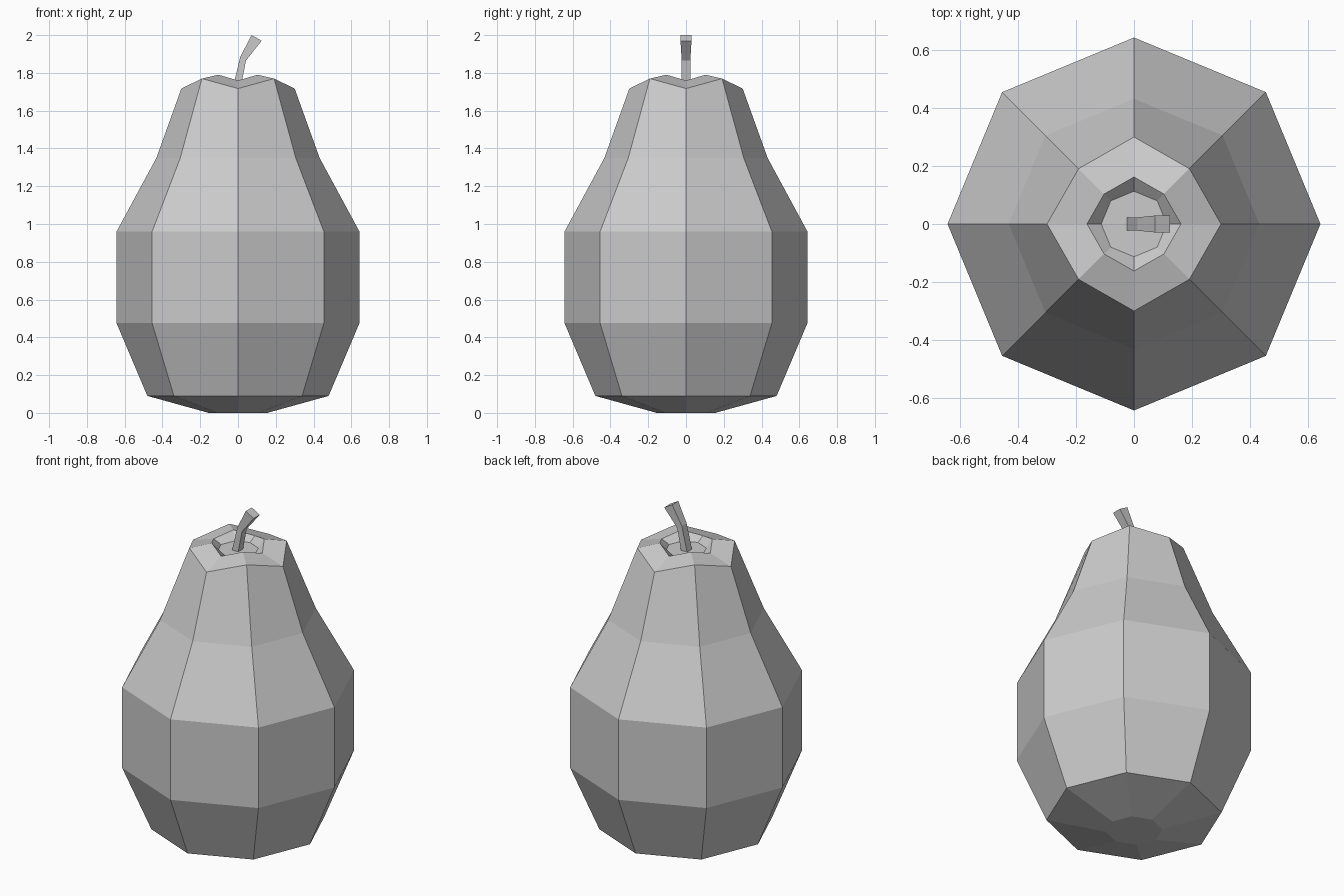
import bpy
import bmesh
from math import cos, sin, pi

cube = bpy.data.objects.get("Cube")
if cube:
    bpy.data.objects.remove(cube, do_unlink=True)

# One plain grey for the whole fruit
grey = bpy.data.materials.new("plain_grey")
grey.use_nodes = True
grey.diffuse_color = (0.6, 0.6, 0.6, 1)
grey.node_tree.nodes["Principled BSDF"].inputs["Base Color"].default_value = grey.diffuse_color


def loft(name, rings):
    """Bridge equal-sized point rings from bottom to top and cap both ends."""
    bm = bmesh.new()
    loops = [[bm.verts.new(p) for p in ring] for ring in rings]
    for low, high in zip(loops, loops[1:]):
        for i in range(len(low)):
            j = (i + 1) % len(low)
            bm.faces.new((low[i], low[j], high[j], high[i]))
    bm.faces.new(loops[0][::-1])
    bm.faces.new(loops[-1])
    bmesh.ops.recalc_face_normals(bm, faces=bm.faces)
    mesh = bpy.data.meshes.new(name)
    bm.to_mesh(mesh)
    bm.free()
    mesh.materials.append(grey)
    obj = bpy.data.objects.new(name, mesh)
    bpy.context.collection.objects.link(obj)
    return obj


def octagon(r_axis, z_axis, r_diag=None, z_diag=None):
    """Eight points; the diagonal corners may differ from those on the axes."""
    pair = ((r_axis, z_axis), (r_diag or r_axis, z_diag or z_axis))
    return [(pair[k % 2][0] * cos(k * pi / 4), pair[k % 2][0] * sin(k * pi / 4), pair[k % 2][1])
            for k in range(8)]


# Pear body, with a wavy shoulder and a sunken crown
loft("pear_body", [
    octagon(0.155, 0.0),
    octagon(0.48, 0.09),
    octagon(0.643, 0.475),
    octagon(0.643, 0.96),
    octagon(0.432, 1.35),
    octagon(0.30, 1.717, 0.27, 1.77),
    octagon(0.162, 1.76, 0.146, 1.79),
    octagon(0.113, 1.738),
])


# Bent square stem: each section runs from a left to a right edge
def section(x_left, z_left, x_right, z_right, half):
    return [(x_left, -half, z_left), (x_right, -half, z_right),
            (x_right, half, z_right), (x_left, half, z_left)]


loft("stem", [
    section(-0.024, 1.735, 0.017, 1.735, 0.023),
    section(0.012, 1.885, 0.042, 1.865, 0.023),
    section(0.072, 2.0, 0.125, 1.97, 0.029),
])
